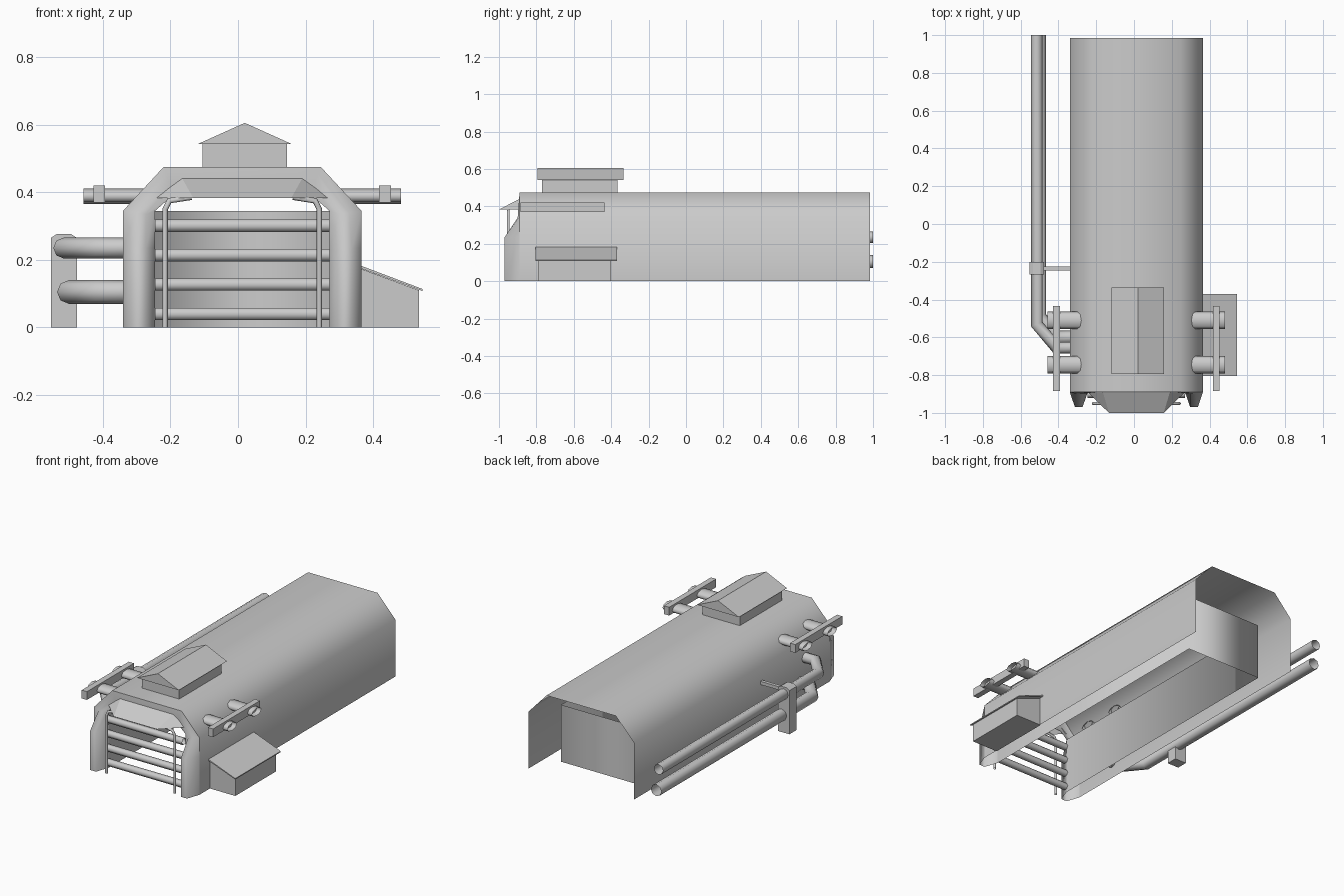
import bpy, bmesh, math
from mathutils import Vector

cube = bpy.data.objects.get("Cube")
if cube:
    bpy.data.objects.remove(cube, do_unlink=True)

grey = bpy.data.materials.new("plain_grey")
grey.use_nodes = True
COLOUR = (0.6, 0.6, 0.6, 1)
grey.diffuse_color = COLOUR
grey.node_tree.nodes["Principled BSDF"].inputs["Base Color"].default_value = COLOUR

MID = 0.0125  # centre line of the hall


def finish(name, bm, smooth=False):
    bmesh.ops.recalc_face_normals(bm, faces=bm.faces)
    mesh = bpy.data.meshes.new(name)
    bm.to_mesh(mesh)
    bm.free()
    mesh.materials.append(grey)
    for p in mesh.polygons:
        p.use_smooth = smooth
    obj = bpy.data.objects.new(name, mesh)
    bpy.context.collection.objects.link(obj)
    return obj


def loft(name, rings, closed=False, caps=False, smooth=False):
    """Join equal-length rings of points with quads."""
    bm = bmesh.new()
    rows = [[bm.verts.new(p) for p in ring] for ring in rings]
    n = len(rows[0])
    for a, b in zip(rows, rows[1:]):
        for i in range(n if closed else n - 1):
            j = (i + 1) % n
            bm.faces.new((a[i], a[j], b[j], b[i]))
    if caps:
        bm.faces.new(rows[0])
        bm.faces.new(rows[-1])
    return finish(name, bm, smooth)


def prism(name, profile, y0, y1):
    """Extrude a closed x-z profile along y."""
    return loft(name, [[(x, y, z) for x, z in profile] for y in (y0, y1)], True, True)


def box(name, x0, x1, y0, y1, z0, z1):
    return prism(name, [(x0, z0), (x1, z0), (x1, z1), (x0, z1)], y0, y1)


def tube(name, path, r, sides=8, caps=False, flat=1.0, smooth=True):
    """Sweep a round section along a path; flat squashes it vertically."""
    pts = [Vector(p) for p in path]
    rings = []
    for i, p in enumerate(pts):
        din = (p - pts[max(i - 1, 0)]).normalized()
        dout = (pts[min(i + 1, len(pts) - 1)] - p).normalized()
        t = (din + dout).normalized()
        ref = Vector((0, 0, 1)) if abs(t.z) < 0.5 and path[0][2] == path[-1][2] else Vector((0, 1, 0))
        u = t.cross(ref).normalized()
        v = u.cross(t)
        grow = 1 / max(t.dot(dout if dout.length else din), 0.5)
        ang = [2 * math.pi * k / sides for k in range(sides)]
        rings.append([p + u * math.cos(a) * r * grow + v * math.sin(a) * r * flat for a in ang])
    return loft(name, rings, True, caps, smooth)


def mirrored(half):
    """Half profile (distance from the centre line, ...) to a full arch."""
    return ([(MID - p[0], *p[1:]) for p in half] +
            [(MID + p[0], *p[1:]) for p in reversed(half)])


# Long hall shell, open below and at the back
outer = [(0.3525, 0), (0.3525, 0.345), (0.232, 0.475)]
loft("hall_shell", [[(x, y, z) for x, z in mirrored(outer)] for y in (-0.89, 0.985)], smooth=True)

# Bulging frame round the front mouth
F = -0.89
frame = [
    [(0.3525, F, 0), (0.3525, F, 0.235), (0.3525, F, 0.345), (0.232, F, 0.475)],
    [(0.325, -0.97, 0), (0.325, -0.97, 0.235), (0.315, -0.9, 0.34), (0.222, F, 0.455)],
    [(0.285, -0.97, 0), (0.285, -0.97, 0.235), (0.285, -0.9, 0.335), (0.215, F, 0.42)],
    [(0.2575, F, 0), (0.2575, F, 0.235), (0.2575, F, 0.345), (0.212, F, 0.385)],
]
loft("mouth_frame", [mirrored(h) for h in frame], smooth=True)

# Inner passage: two side walls and an end wall
plan = [(0.2575, -0.89), (0.2575, 0.81)]
loft("inner_walls", [[(x, y, z) for x, y in mirrored(plan)] for z in (0, 0.345)], smooth=True)

# Sloping hood over the mouth
loft("mouth_hood", [
    mirrored([(0.2575, -0.89, 0.383), (0.145, -1.0, 0.383)]),
    mirrored([(0.178, -0.89, 0.44), (0.177, -0.891, 0.44)]),
])

# Gate bars and bent rods
for i in range(4):
    z = 0.04 + 0.087 * i
    tube(f"gate_bar_{i + 1}", [(MID - 0.2575, -0.9, z), (MID + 0.2575, -0.9, z)], 0.021, 6)
for side, name in ((-1, "right"), (1, "left")):
    bend = [(0.228, 0), (0.228, 0.35), (0.215, 0.375), (0.15, 0.385)]
    tube(f"gate_rod_{name}", [(MID + side * x, -0.95, z) for x, z in bend], 0.008, 6)

    # Side racks: two struts and a rail
    for y, end in ((-0.51, "rear"), (-0.745, "front")):
        tube(f"rack_strut_{end}_{name}",
             [(MID + side * 0.29, y, 0.388), (MID + side * 0.47, y, 0.388)],
             0.046, 8, flat=0.5)
    a, b = sorted((MID + side * 0.405, MID + side * 0.44))
    box(f"rack_rail_{name}", a, b, -0.885, -0.435, 0.37, 0.42)

# Roof cabin with a gable roof
box("cabin_base", -0.105, 0.145, -0.77, -0.365, 0.46, 0.545)
prism("cabin_roof", [(-0.12, 0.542), (0.02, 0.605), (0.16, 0.542)], -0.795, -0.335)

# Lean-to at the left side
prism("lean_to_base", [(0.36, 0), (0.535, 0), (0.535, 0.11), (0.36, 0.175)], -0.79, -0.4)
prism("lean_to_roof", [(0.36, 0.176), (0.545, 0.108), (0.545, 0.114), (0.36, 0.184)], -0.805, -0.37)

# Two long pipes bending into the hall
tube("upper_pipe", [(-0.515, 1.0, 0.235), (-0.515, -0.53, 0.235),
                    (-0.41, -0.655, 0.235), (-0.33, -0.655, 0.235)], 0.031)
tube("lower_pipe", [(-0.5, 1.0, 0.105), (-0.5, -0.49, 0.105),
                    (-0.41, -0.6, 0.105), (-0.33, -0.6, 0.105)], 0.035)

# Pipe post with a chamfered top, and its tie to the hall
prism("pipe_post", [(-0.553, 0), (-0.476, 0), (-0.476, 0.265), (-0.495, 0.277),
                    (-0.535, 0.277), (-0.553, 0.265)], -0.267, -0.2)
box("post_tie", -0.48, -0.335, -0.245, -0.225, 0.235, 0.255)
